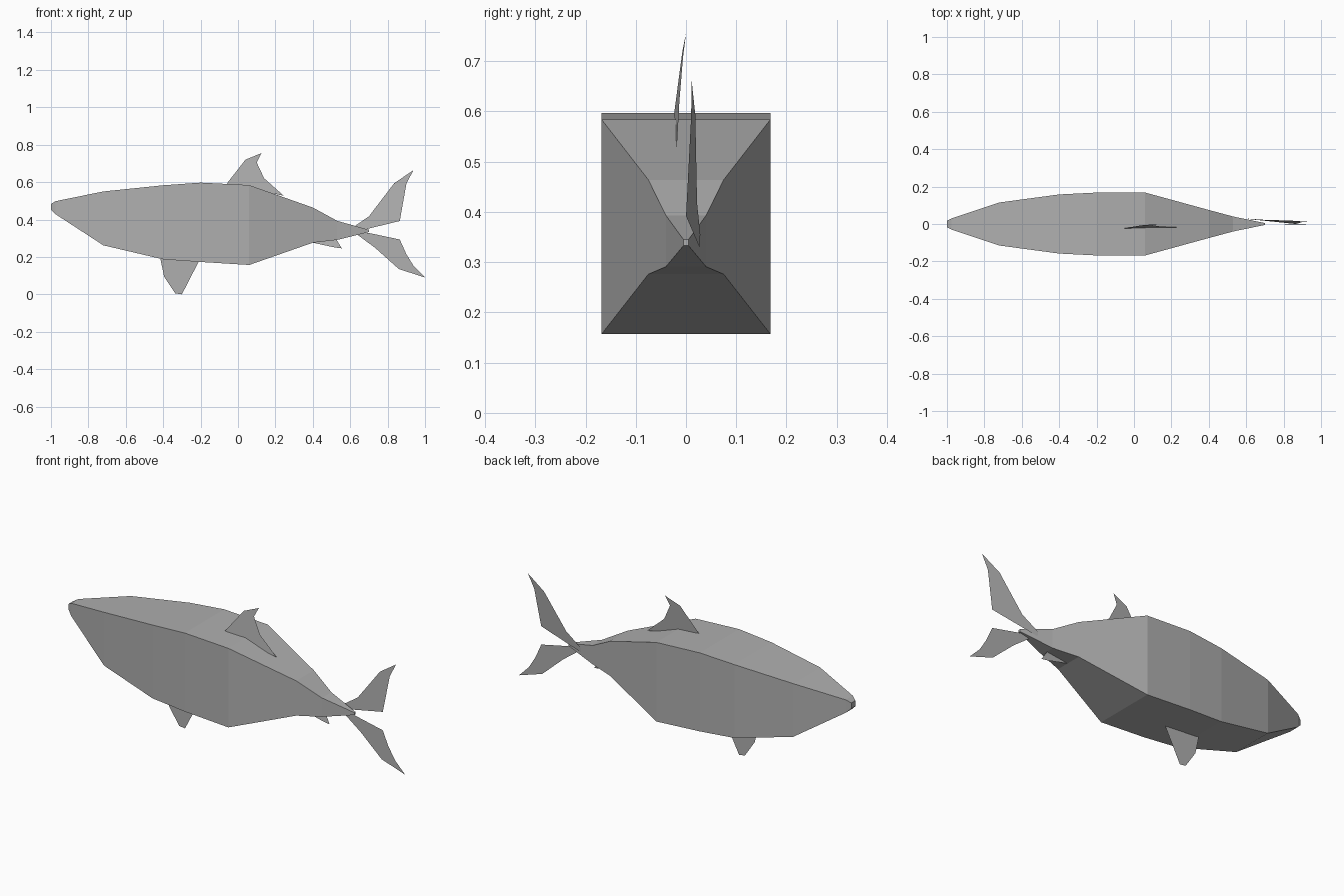
import bpy, bmesh

cube = bpy.data.objects.get("Cube")
if cube:
    bpy.data.objects.remove(cube, do_unlink=True)

grey = bpy.data.materials.new("plain_grey")
grey.use_nodes = True
colour = (0.43, 0.43, 0.43, 1)
grey.diffuse_color = colour
grey.node_tree.nodes["Principled BSDF"].inputs["Base Color"].default_value = colour


def finish(name, bm):
    mesh = bpy.data.meshes.new(name)
    bm.to_mesh(mesh)
    bm.free()
    mesh.materials.append(grey)
    obj = bpy.data.objects.new(name, mesh)
    bpy.context.collection.objects.link(obj)
    return obj


# Body: rectangular cross-sections lofted from nose to tail
# (x, half width, bottom z, top z)
sections = [
    (-1.00, 0.017, 0.452, 0.483),
    (-0.975, 0.030, 0.428, 0.498),
    (-0.72, 0.115, 0.262, 0.550),
    (-0.40, 0.158, 0.187, 0.583),
    (-0.20, 0.168, 0.173, 0.597),
    (0.06, 0.168, 0.157, 0.584),
    (0.40, 0.075, 0.276, 0.464),
    (0.53, 0.040, 0.291, 0.393),
    (0.70, 0.005, 0.333, 0.345),
]
bm = bmesh.new()
rings = []
for x, w, low, high in sections:
    corners = [(-w, low), (w, low), (w, high), (-w, high)]
    rings.append([bm.verts.new((x, y, z)) for y, z in corners])
for a, b in zip(rings, rings[1:]):
    for i in range(4):
        j = (i + 1) % 4
        bm.faces.new((a[i], a[j], b[j], b[i]))
bm.faces.new(rings[0])
bm.faces.new(rings[-1])
bmesh.ops.recalc_face_normals(bm, faces=bm.faces[:])
finish("body", bm)


# Fins: thin outlines in x and z, leaning sideways by a plane y = y0 + a*x + b*z
def fin(name, outline, y0=0.0, a=0.0, b=0.0):
    bm = bmesh.new()
    bm.faces.new([bm.verts.new((x, y0 + a * x + b * z, z)) for x, z in outline])
    bmesh.ops.triangulate(bm, faces=bm.faces[:])
    return finish(name, bm)


fin("dorsal_fin",
    [(-0.06, 0.592), (0.04, 0.72), (0.125, 0.755), (0.10, 0.705),
     (0.14, 0.62), (0.245, 0.527)], -0.0815, 0.041, 0.101)

fin("belly_fin",
    [(-0.415, 0.19), (-0.395, 0.095), (-0.335, 0.005), (-0.30, 0.0),
     (-0.21, 0.175)], -0.024)

fin("rear_belly_fin",
    [(0.395, 0.277), (0.52, 0.25), (0.555, 0.246), (0.525, 0.295)],
    -0.05, 0.0, 0.16)

fin("upper_tail_fin",
    [(0.61, 0.33), (0.61, 0.355), (0.70, 0.417), (0.835, 0.594),
     (0.937, 0.663), (0.90, 0.59), (0.865, 0.392)],
    0.077, -0.122, 0.073)

fin("lower_tail_fin",
    [(0.61, 0.34), (0.70, 0.328), (0.865, 0.293), (0.90, 0.215), (0.94, 0.15),
     (1.0, 0.09), (0.86, 0.135), (0.735, 0.247)], -0.003, 0.0, 0.009)
